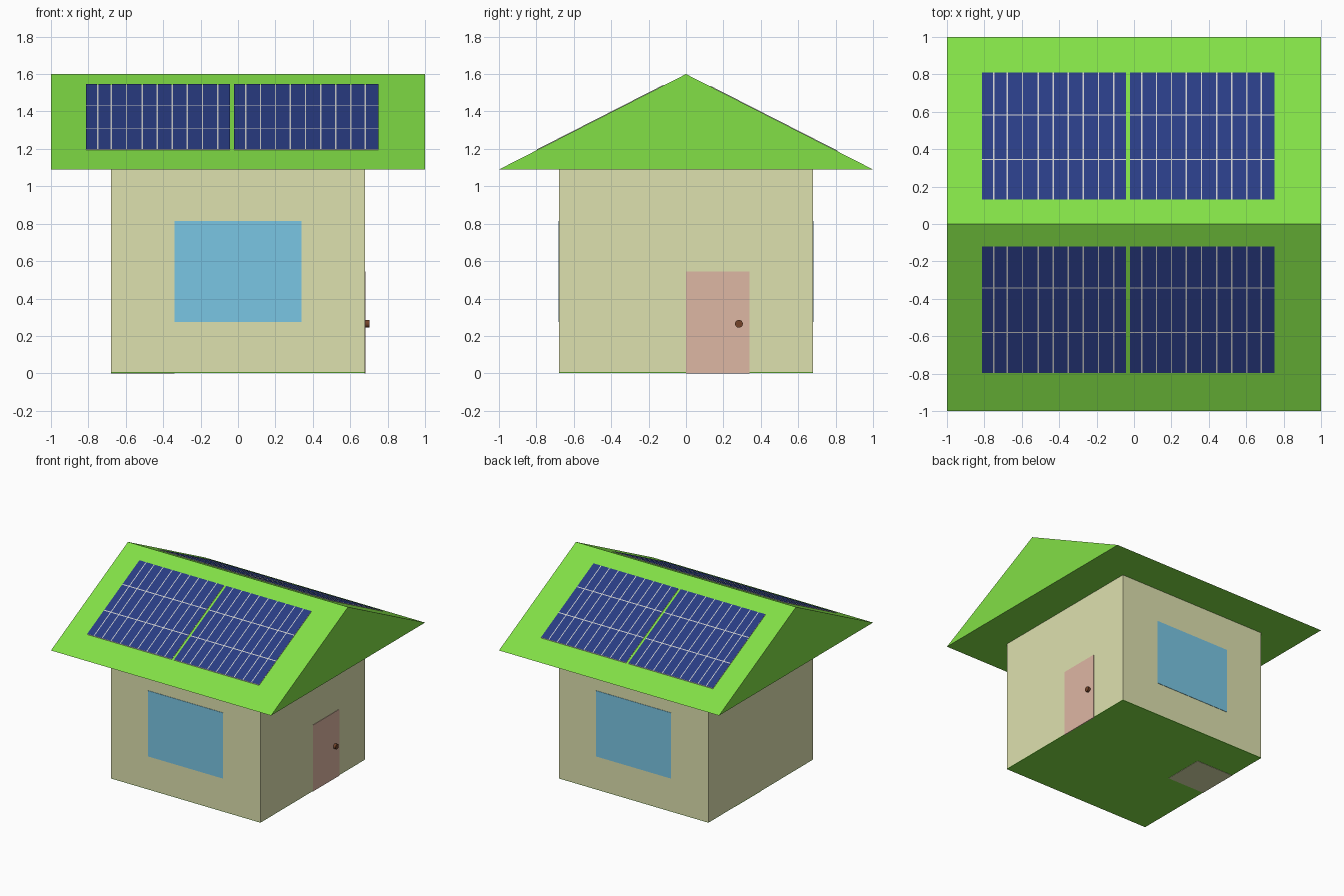
import bpy, bmesh, math

if "Cube" in bpy.data.objects:
    bpy.data.objects.remove(bpy.data.objects["Cube"])

def material(name, rgb):
    m = bpy.data.materials.new(name)
    lin = [((c / 255 + 0.055) / 1.055) ** 2.4 for c in rgb]
    m.diffuse_color = (*lin, 1)
    m.use_nodes = True
    m.node_tree.nodes["Principled BSDF"].inputs["Base Color"].default_value = m.diffuse_color
    return m

GREEN = material("roof_green", (130, 224, 70))
WALL = material("wall_cream", (222, 225, 175))
GLASS = material("window_blue", (122, 198, 228))
DOOR = material("door_pink", (222, 183, 164))
KNOB = material("knob_brown", (115, 68, 42))
CELL = material("cell_blue", (41, 60, 132))
GRID = material("grid_grey", (205, 205, 205))

def finish(bm, name, mat):
    me = bpy.data.meshes.new(name)
    bm.to_mesh(me)
    bm.free()
    me.materials.append(mat)
    ob = bpy.data.objects.new(name, me)
    bpy.context.collection.objects.link(ob)
    return ob

def prism(name, profile, offset, mat):
    """Extrude a flat profile by an offset vector into a closed solid."""
    bm = bmesh.new()
    face = bm.faces.new([bm.verts.new(p) for p in profile])
    ext = bmesh.ops.extrude_face_region(bm, geom=[face], use_keep_orig=True)
    verts = [g for g in ext["geom"] if isinstance(g, bmesh.types.BMVert)]
    bmesh.ops.translate(bm, verts=verts, vec=offset)
    bmesh.ops.recalc_face_normals(bm, faces=bm.faces)
    return finish(bm, name, mat)

def box(name, lo, hi, mat):
    x, y, z = lo
    X, Y, Z = hi
    return prism(name, [(x, y, z), (X, y, z), (X, Y, z), (x, Y, z)], (0, 0, Z - z), mat)

W, H, RIDGE = 0.68, 1.09, 1.60
T = 0.003  # thickness of surface details

# House body and green base plate
box("walls", (-W, -W, 0.006), (W, W, H), WALL)
box("floor", (-W, -W, 0.002), (W, W, 0.006), GREEN)
box("floor_patch", (-W, 0, 0), (-W / 2, W / 2, 0.002), WALL)

# Gable roof
prism("roof", [(-1, -1, H), (-1, 1, H), (-1, 0, RIDGE)], (2, 0, 0), GREEN)

# Windows front and back
for name, s in (("front_window", -1), ("back_window", 1)):
    ys = sorted((s * (W - T), s * (W + T)))
    box(name, (-0.34, ys[0], 0.275), (0.34, ys[1], 0.815), GLASS)

# Door with round knob
box("door", (W - T, 0, 0), (W + T, 0.34, 0.545), DOOR)
bpy.ops.mesh.primitive_cylinder_add(vertices=16, radius=0.021, depth=0.03,
                                    location=(W + 0.008, 0.283, 0.265),
                                    rotation=(0, math.pi / 2, 0))
knob = bpy.context.object
knob.name = "door_knob"
knob.data.materials.append(KNOB)
bpy.ops.object.shade_smooth_by_angle()

# Solar panels: grey backing with raised blue cells on each roof slope
def on_roof(x, d, side, lift):
    return (x, side * d, RIDGE - (RIDGE - H) * d + lift)

def corners(x0, x1, d0, d1, side, lift):
    pts = [on_roof(x, d, side, lift) for x, d in ((x0, d0), (x0, d1), (x1, d1), (x1, d0))]
    return pts if side < 0 else pts[::-1]

columns = {
    "left": [-0.812, -0.75, -0.677, -0.596, -0.512, -0.431, -0.352, -0.271, -0.19, -0.109, -0.044],
    "right": [-0.022, 0.042, 0.12, 0.201, 0.28, 0.361, 0.443, 0.522, 0.603, 0.68, 0.75],
}
rows = {"front": (-1, [0.12, 0.342, 0.58, 0.797]),
        "back": (1, [0.13, 0.345, 0.583, 0.81])}
GAP = 0.0035

def inset_spans(values):
    """Spans between lines, with half a gap at every inner line."""
    last = len(values) - 2
    return [(a + GAP * (i > 0), b - GAP * (i < last))
            for i, (a, b) in enumerate(zip(values, values[1:]))]

for rname, (side, ds) in rows.items():
    for cname, xs in columns.items():
        prism(f"{rname}_{cname}_panel_backing",
              corners(xs[0], xs[-1], ds[0], ds[-1], side, -0.004), (0, 0, 0.008), GRID)
        bm = bmesh.new()
        for x0, x1 in inset_spans(xs):
            for d0, d1 in inset_spans(ds):
                bm.faces.new([bm.verts.new(p) for p in corners(x0, x1, d0, d1, side, 0.007)])
        finish(bm, f"{rname}_{cname}_panel_cells", CELL)
